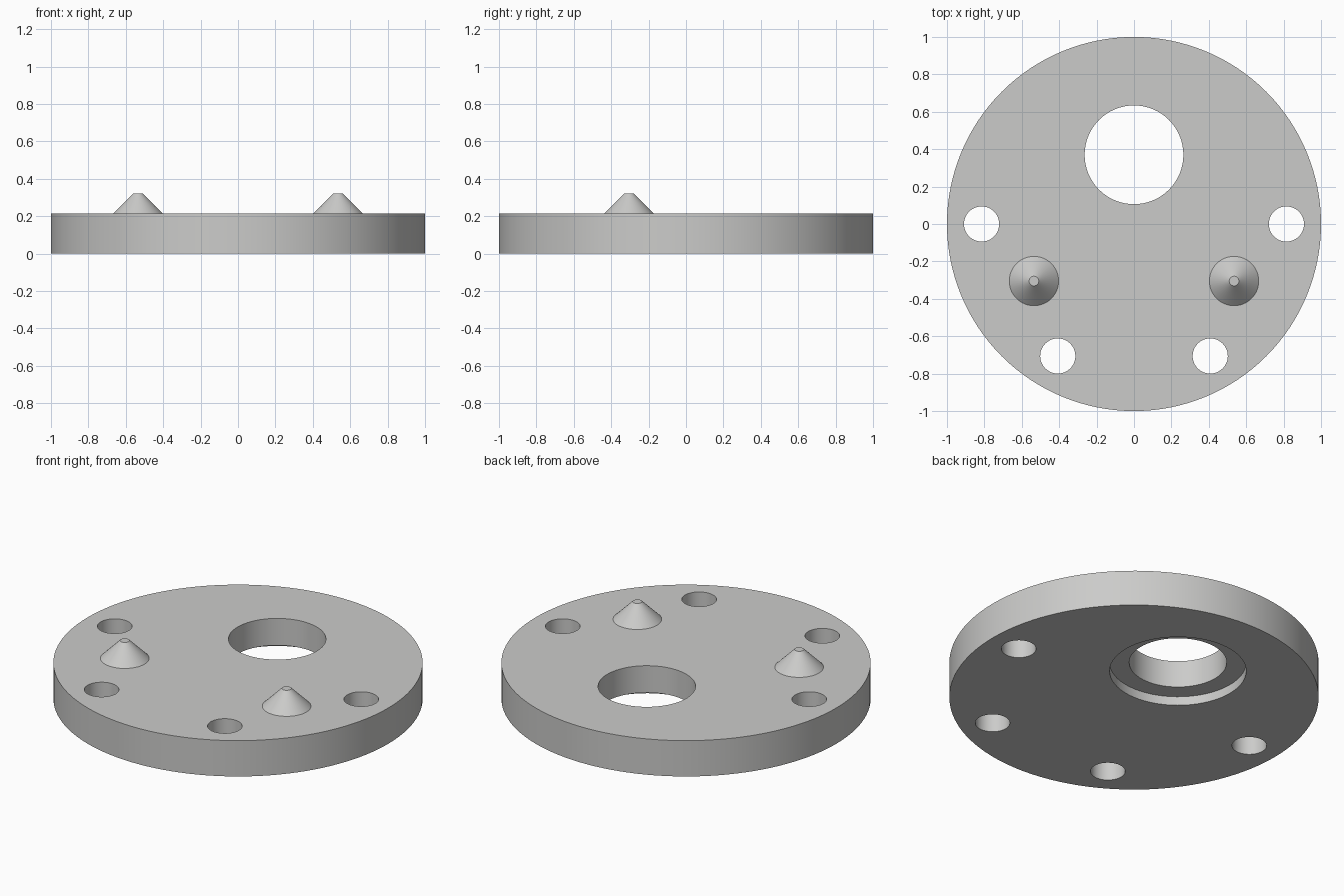
import bpy, math

if "Cube" in bpy.data.objects:
    bpy.data.objects.remove(bpy.data.objects["Cube"])

TOP = 0.214          # plate thickness
HOLE_Y = 0.37        # centre of the large bore

grey = bpy.data.materials.new("light grey")
grey.diffuse_color = (0.6, 0.6, 0.59, 1)
grey.use_nodes = True
grey.node_tree.nodes["Principled BSDF"].inputs["Base Color"].default_value = grey.diffuse_color


def smooth(obj):
    bpy.ops.object.select_all(action='DESELECT')
    obj.select_set(True)
    bpy.context.view_layer.objects.active = obj
    bpy.ops.object.shade_smooth_by_angle(angle=math.radians(30))


def cylinder(name, radius, z0, z1, x=0, y=0, sides=64):
    bpy.ops.mesh.primitive_cylinder_add(vertices=sides, radius=radius, depth=z1 - z0,
                                        location=(x, y, (z0 + z1) / 2))
    obj = bpy.context.object
    obj.name = name
    obj.data.materials.append(grey)
    return obj


# Round plate
plate = cylinder("plate", 1.0, 0, TOP, sides=128)

# Cutters: large bore, its recess on the underside, and four bolt holes
cutters = [cylinder("bore_cutter", 0.264, -0.1, 0.4, 0, HOLE_Y),
           cylinder("recess_cutter", 0.37, -0.1, 0.053, 0, HOLE_Y)]
for angle in (0, 180, 240, 300):
    a = math.radians(angle)
    cutters.append(cylinder("bolt_hole_cutter", 0.094, -0.1, 0.4,
                            0.815 * math.cos(a), 0.815 * math.sin(a), 48))

for cutter in cutters:
    mod = plate.modifiers.new(cutter.name, 'BOOLEAN')
    mod.operation = 'DIFFERENCE'
    mod.solver = 'EXACT'
    mod.object = cutter
    bpy.ops.object.select_all(action='DESELECT')
    bpy.context.view_layer.objects.active = plate
    plate.select_set(True)
    bpy.ops.object.modifier_apply(modifier=mod.name)
    bpy.data.objects.remove(cutter)
smooth(plate)

# Pair of blunt locating cones
for side, x in (("left", -0.535), ("right", 0.535)):
    bpy.ops.mesh.primitive_cone_add(vertices=48, radius1=0.132, radius2=0.026, depth=0.106,
                                    location=(x, -0.305, TOP + 0.053))
    cone = bpy.context.object
    cone.name = side + "_locating_cone"
    cone.data.materials.append(grey)
    smooth(cone)
